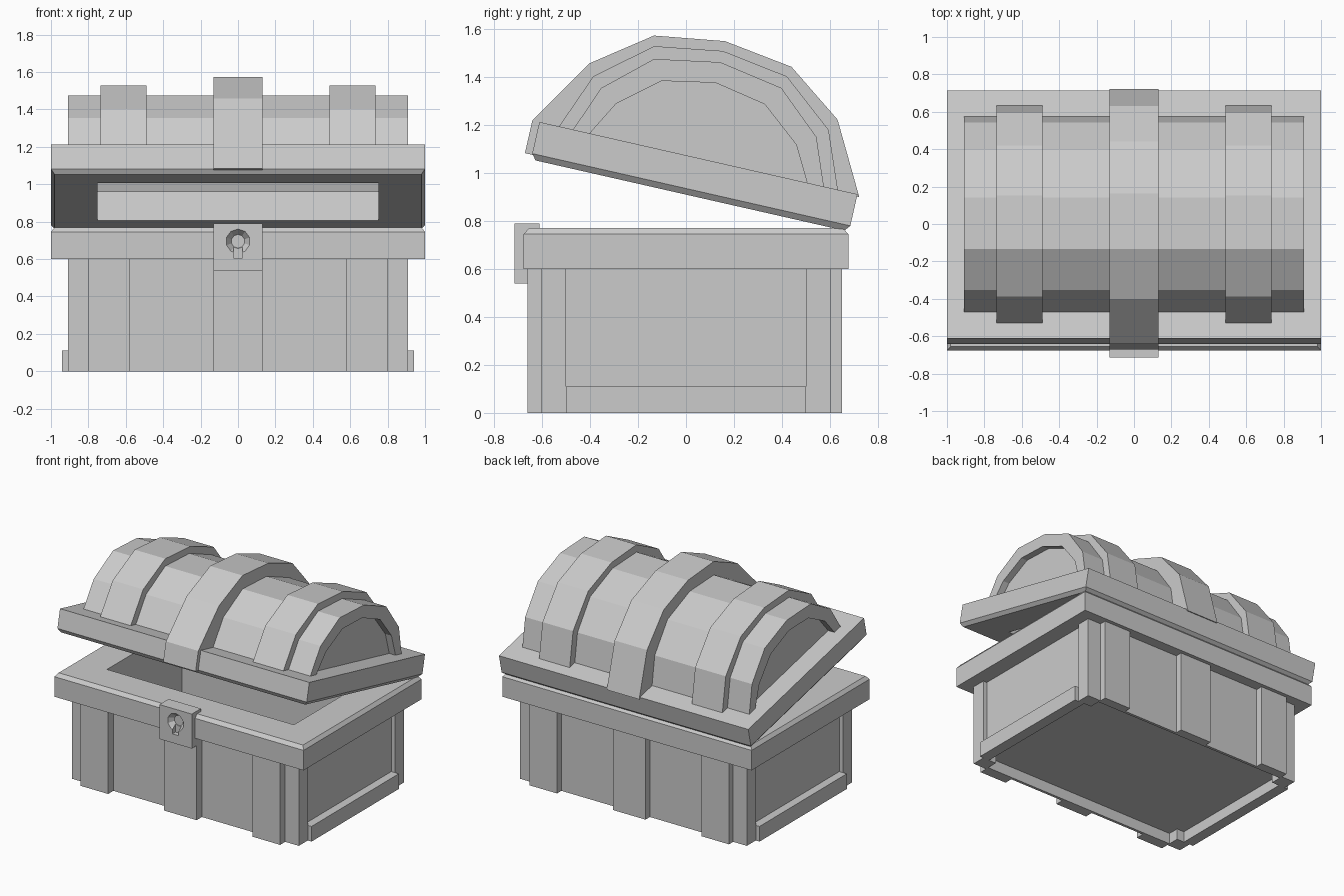
import bpy, bmesh, math
from mathutils import Matrix, Vector

if "Cube" in bpy.data.objects:
    bpy.data.objects.remove(bpy.data.objects["Cube"])

PIVOT = Vector((0, 0.66, 0.76))
OPEN = (Matrix.Translation(PIVOT) @ Matrix.Rotation(math.radians(-12.8), 4, 'X')
        @ Matrix.Translation(-PIVOT))


def finish(name, bm, lid=False):
    bmesh.ops.recalc_face_normals(bm, faces=bm.faces)
    if lid:
        bm.transform(OPEN)
    me = bpy.data.meshes.new(name)
    bm.to_mesh(me)
    bm.free()
    ob = bpy.data.objects.new(name, me)
    bpy.context.collection.objects.link(ob)
    return ob


def box(name, x0, x1, y0, y1, z0, z1):
    bm = bmesh.new()
    bmesh.ops.create_cube(bm, size=1)
    for v in bm.verts:
        v.co = Vector((x0 if v.co.x < 0 else x1,
                       y0 if v.co.y < 0 else y1,
                       z0 if v.co.z < 0 else z1))
    return finish(name, bm)


def rings(name, levels, closed, lid=False):
    """Loft rectangles (half x, half y, z); closed joins last to first, else caps."""
    bm = bmesh.new()
    loops = [[bm.verts.new((sx * a, sy * b, z)) for sx, sy in
              ((-1, -1), (1, -1), (1, 1), (-1, 1))] for a, b, z in levels]
    pairs = list(zip(loops, loops[1:]))
    if closed:
        pairs.append((loops[-1], loops[0]))
    else:
        bm.faces.new(loops[0])
        bm.faces.new(loops[-1])
    for p, q in pairs:
        for i in range(4):
            j = (i + 1) % 4
            bm.faces.new((p[i], p[j], q[j], q[i]))
    return finish(name, bm, lid)


def prism(name, pts, x0, x1, lid=False):
    """Extrude a (y, z) outline along x."""
    bm = bmesh.new()
    f = bm.faces.new([bm.verts.new((x0, y, z)) for y, z in pts])
    ext = bmesh.ops.extrude_face_region(bm, geom=[f])['geom']
    bmesh.ops.translate(bm, vec=(x1 - x0, 0, 0),
                        verts=[g for g in ext if isinstance(g, bmesh.types.BMVert)])
    return finish(name, bm, lid)


def arch(*half):
    """Symmetric arch, front to back, from half points given as y, height over the lid base."""
    left = [(-y, 0.76 + w) for y, w in half]
    return left + [(-y, z) for y, z in reversed(left[:-1])]


# chest body: outer walls, deep interior, recessed underside
rings("body", [(0.86, 0.58, 0.08), (0.86, 0.58, 0), (0.88, 0.6, 0), (0.88, 0.6, 0.62),
               (0.75, 0.43, 0.62), (0.75, 0.43, 0.1)], False)

# base rim with bevelled top edge
rings("base_rim", [(1, 0.677, 0.6), (1, 0.677, 0.745), (0.98, 0.655, 0.77),
                   (0.75, 0.43, 0.77), (0.75, 0.43, 0.6)], True)

# corner posts and end sills
for s, side in ((-1, "left"), (1, "right")):
    for t, end in ((-1, "front"), (1, "back")):
        y = sorted((t * 0.5, t * 0.602))
        x = sorted((s * 0.8, s * 0.91))
        box(f"{end}_{side}_post", *x, *y, 0, 0.61)
    x = sorted((s * 0.87, s * 0.94))
    box(f"{side}_sill", *x, -0.5, 0.5, 0, 0.11)

# vertical straps on front and back
for name, x0, x1 in (("left", -0.8, -0.58), ("centre", -0.13, 0.13), ("right", 0.58, 0.8)):
    box(f"front_{name}_strap", x0, x1, -0.66, -0.59, 0, 0.61)
    box(f"back_{name}_strap", x0, x1, 0.59, 0.65, 0, 0.61)

# latch with keyhole recess
latch = box("latch", -0.13, 0.13, -0.715, -0.61, 0.54, 0.79)


def cut(cutter):
    cutter.hide_render = True
    cutter.hide_viewport = True
    m = latch.modifiers.new("keyhole", 'BOOLEAN')
    m.operation = 'DIFFERENCE'
    m.solver = 'EXACT'
    m.object = cutter


bm = bmesh.new()
bmesh.ops.create_cone(bm, cap_ends=True, segments=10, radius1=0.035, radius2=0.08, depth=0.06,
                      matrix=Matrix.Translation((0, -0.705, 0.695)) @ Matrix.Rotation(math.pi / 2, 4, 'X'))
cut(finish("keyhole_round_cutter", bm))
cut(box("keyhole_slot_cutter", -0.025, 0.025, -0.75, -0.68, 0.605, 0.69))

# lid rim with bevelled lower edge
rings("lid_rim", [(1, 0.68, 0.92), (1, 0.68, 0.785), (0.98, 0.66, 0.76),
                  (0.75, 0.45, 0.76), (0.75, 0.45, 0.92)], True, lid=True)

# lid barrel, hollow shell
inner = arch((0.47, 0.15), (0.385, 0.305), (0.22, 0.44), (0, 0.482))
barrel = arch((0.54, 0.15), (0.46, 0.355), (0.272, 0.522), (0, 0.57))
prism("lid_barrel", barrel + inner[::-1], -0.91, 0.91, lid=True)

# recessed lid ends and side bands
side_band = arch((0.6, 0.15), (0.503, 0.395), (0.284, 0.574), (0, 0.618))
under = arch((0.52, 0.15), (0.44, 0.345), (0.262, 0.51), (0, 0.555))
for s, side in ((-1, "left"), (1, "right")):
    prism(f"lid_{side}_panel", inner, s * 0.83, s * 0.86, lid=True)
    prism(f"lid_{side}_band", side_band + under[::-1], s * 0.49, s * 0.735, lid=True)

# centre band with front flap
top = arch((0.69, 0.15), (0.53, 0.445), (0.294, 0.617), (0, 0.66))
flap = [(-0.67, 0.78), (-0.71, 0.78), (-0.71, 0.92)]
prism("lid_centre_band", flap + top[1:] + under[::-1] + [(-0.67, 0.91)], -0.13, 0.13, lid=True)
